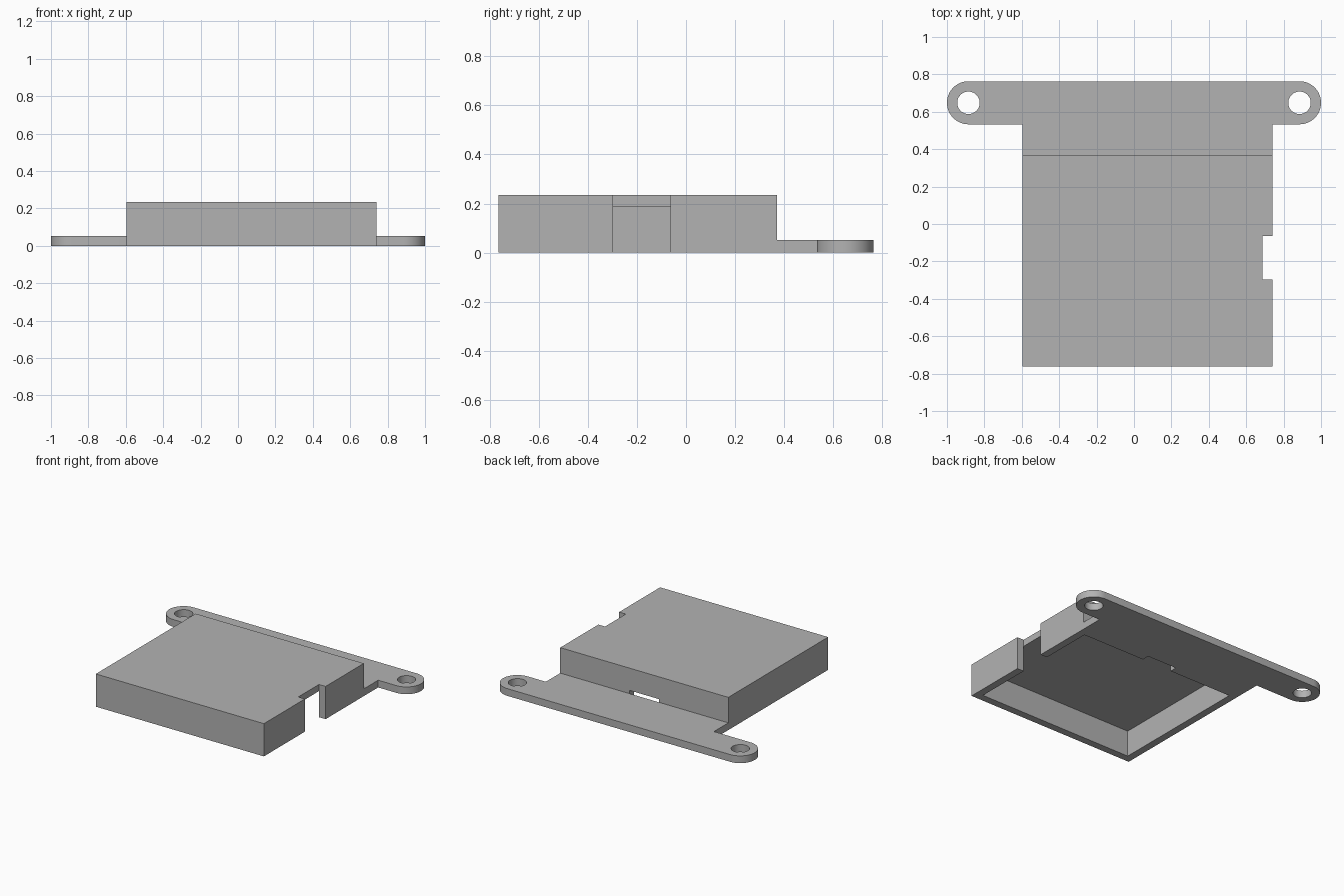
import bpy, bmesh, math
from mathutils import Vector

cube = bpy.data.objects.get("Cube")
if cube:
    bpy.data.objects.remove(cube, do_unlink=True)

grey = bpy.data.materials.new("plain grey")
grey.use_nodes = True
colour = (0.45, 0.45, 0.45, 1)
grey.diffuse_color = colour
grey.node_tree.nodes["Principled BSDF"].inputs["Base Color"].default_value = colour

# Main dimensions
LEFT, RIGHT = -0.595, 0.74
FRONT, BACK = -0.763, 0.37
HEIGHT, WALL, PLATE = 0.235, 0.053, 0.052
TAB_X, TAB_Y, TAB_R, HOLE_R = 0.885, 0.648, 0.115, 0.06
MID = (LEFT + RIGHT) / 2
GAP = 0.235
EPS = 0.05


def prism(name, outline, z0, z1):
    """Extrude a counter-clockwise outline from z0 to z1."""
    bm = bmesh.new()
    base = bm.faces.new([bm.verts.new((x, y, z0)) for x, y in outline])
    top = bmesh.ops.extrude_face_region(bm, geom=[base])["geom"]
    verts = [v for v in top if isinstance(v, bmesh.types.BMVert)]
    bmesh.ops.translate(bm, vec=Vector((0, 0, z1 - z0)), verts=verts)
    bmesh.ops.recalc_face_normals(bm, faces=bm.faces)
    mesh = bpy.data.meshes.new(name)
    bm.to_mesh(mesh)
    bm.free()
    mesh.materials.append(grey)
    obj = bpy.data.objects.new(name, mesh)
    bpy.context.collection.objects.link(obj)
    return obj


def box(name, x0, x1, y0, y1, z0, z1):
    return prism(name, [(x0, y0), (x1, y0), (x1, y1), (x0, y1)], z0, z1)


def arc(cx, cy, r, start, end, steps):
    angles = [math.radians(start + (end - start) * i / steps) for i in range(steps + 1)]
    return [(cx + r * math.cos(a), cy + r * math.sin(a)) for a in angles]


def combine(target, other, operation):
    """Apply a boolean and remove the helper."""
    mod = target.modifiers.new(operation.lower(), "BOOLEAN")
    mod.operation, mod.solver, mod.object = operation, "EXACT", other
    bpy.context.view_layer.objects.active = target
    bpy.ops.object.modifier_apply(modifier=mod.name)
    bpy.data.objects.remove(other, do_unlink=True)


# Mounting plate with rounded ears, its stem running under the housing wall
stem_y = BACK - WALL / 2
outline = [(LEFT, stem_y), (RIGHT, stem_y), (RIGHT, TAB_Y - TAB_R)]
outline += arc(TAB_X, TAB_Y, TAB_R, -90, 90, 32)
outline += arc(-TAB_X, TAB_Y, TAB_R, 90, 270, 32)
outline += [(LEFT, TAB_Y - TAB_R)]
plate = prism("mounting_plate", outline, 0, PLATE)

# Housing block joined to the plate
cover = box("mounting_cover", LEFT, RIGHT, FRONT, BACK, 0, HEIGHT)
combine(cover, plate, "UNION")

# Hollow underside
combine(cover, box("cavity", LEFT + WALL, RIGHT - WALL, FRONT + WALL,
                   BACK - WALL, -EPS, HEIGHT - WALL + 0.005), "DIFFERENCE")
# Side notch through wall and roof
combine(cover, box("side_notch", RIGHT - WALL, RIGHT + EPS, -0.298,
                   -0.298 + GAP, -EPS, HEIGHT + EPS), "DIFFERENCE")
# Low slot through the back wall
combine(cover, box("back_slot", MID - GAP / 2, MID + GAP / 2, BACK - WALL - 0.01,
                   BACK, -EPS, 0.075), "DIFFERENCE")
# Screw holes
for side in (-1, 1):
    hole = prism("screw_hole", arc(side * TAB_X, TAB_Y, HOLE_R, 0, 352.5, 47), -EPS, PLATE + EPS)
    combine(cover, hole, "DIFFERENCE")

# Smooth the round parts, keep the edges crisp
bpy.ops.object.select_all(action="DESELECT")
cover.select_set(True)
bpy.context.view_layer.objects.active = cover
bpy.ops.object.shade_smooth_by_angle(angle=math.radians(30))
